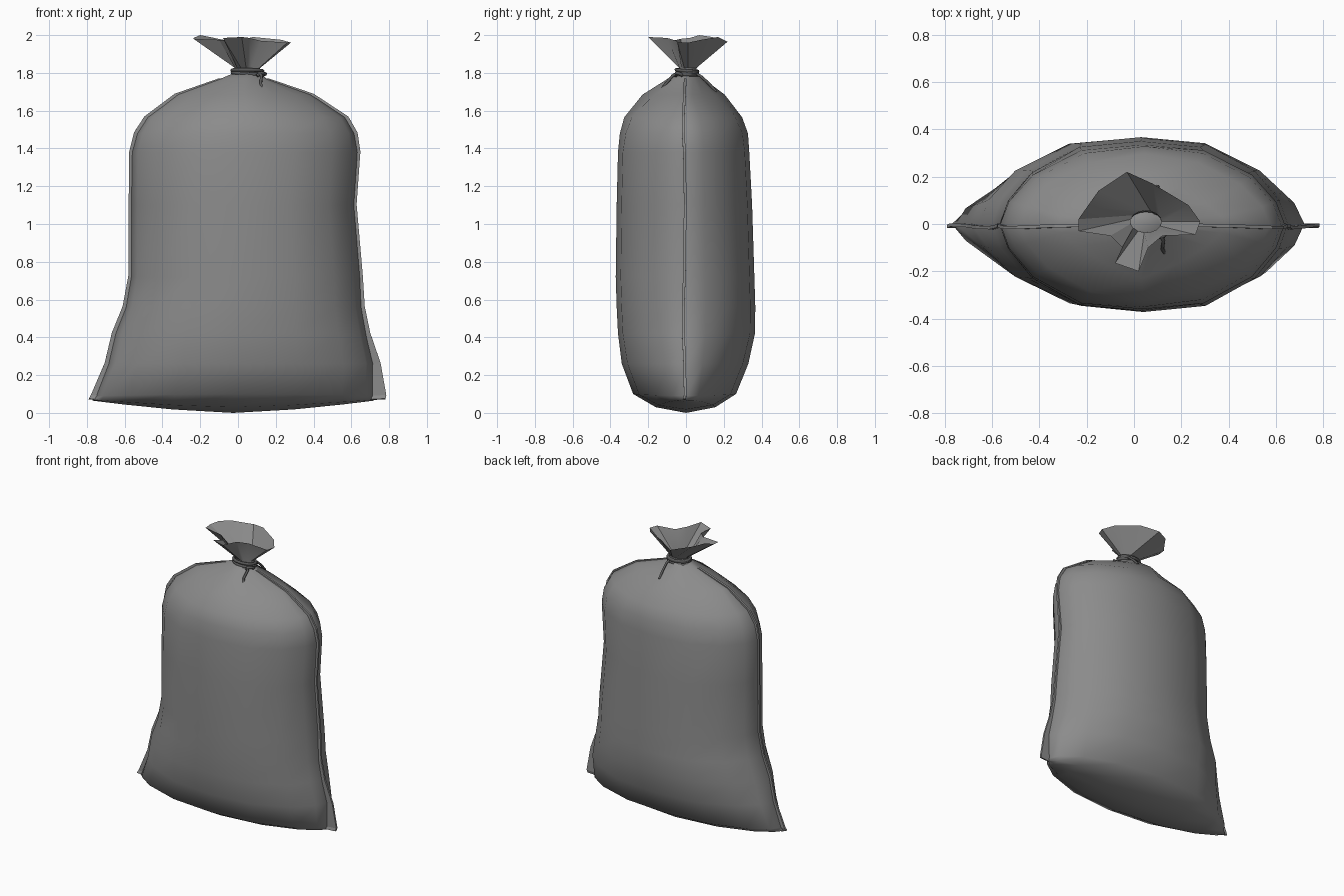
import bpy, bmesh
from math import cos, sin, pi

if "Cube" in bpy.data.objects:
    bpy.data.objects.remove(bpy.data.objects["Cube"])


def material(name, v):
    m = bpy.data.materials.new(name)
    m.diffuse_color = (v, v, v, 1)
    m.use_nodes = True
    m.node_tree.nodes["Principled BSDF"].inputs["Base Color"].default_value = m.diffuse_color
    return m


CLOTH = material("cloth_grey", .26)
CORD = material("cord_grey", .10)


def make_object(name, verts, faces, angle=None):
    me = bpy.data.meshes.new(name)
    me.from_pydata(verts, [], faces)
    bm = bmesh.new()
    bm.from_mesh(me)
    bmesh.ops.remove_doubles(bm, verts=bm.verts, dist=0.0005)
    bmesh.ops.recalc_face_normals(bm, faces=bm.faces)
    bm.to_mesh(me)
    bm.free()
    me.materials.append(CLOTH)
    ob = bpy.data.objects.new(name, me)
    bpy.context.collection.objects.link(ob)
    if angle:
        bpy.ops.object.select_all(action='DESELECT')
        bpy.context.view_layer.objects.active = ob
        ob.select_set(True)
        bpy.ops.object.shade_smooth_by_angle(angle=angle)
    return ob


def loft(rings):
    n = len(rings[0])
    verts = [v for r in rings for v in r]
    faces = [(i * n + j, i * n + (j + 1) % n, (i + 1) * n + (j + 1) % n, (i + 1) * n + j)
             for i in range(len(rings) - 1) for j in range(n)]
    return verts, faces


# Sack rings: z, left x, right x, front depth, back depth, corner lift, pinch
RINGS = [
    (0.00, -.77, .72, .00, .00, .065, 0),
    (0.03, -.77, .72, .16, .155, .040, .05),
    (0.10, -.755, .72, .28, .265, -.01, .12),
    (0.26, -.69, .72, .34, .33, 0, .05),
    (0.42, -.655, .685, .36, .365, 0, 0),
    (0.56, -.60, .66, .367, .367, 0, 0),
    (0.72, -.57, .65, .372, .362, 0, 0),
    (1.10, -.568, .617, .367, .35, 0, 0),
    (1.38, -.565, .637, .36, .335, 0, 0),
    (1.48, -.54, .622, .35, .328, 0, .05),
    (1.565, -.485, .573, .327, .297, 0, .15),
    (1.685, -.325, .39, .23, .205, 0, .55),
    (1.77, -.09, .15, .095, .09, 0, .5),
    (1.80, -.02, .12, .05, .06, 0, .1),
]
XF = [1, .94, .77, .43, 0]
YF = [0, .28, .62, .93, 1]


def section(z, xl, xr, yf, yb, lift, pinch):
    c, h = (xl + xr) / 2, (xr - xl) / 2
    quarter = [(x, y * (1 - pinch) + (1 - x) * pinch) for x, y in zip(XF, YF)]
    back = quarter + [(-x, y) for x, y in quarter[-2::-1]]
    loop = back + [(x, -y) for x, y in back[-2:0:-1]]
    return [(c + h * x, y * (yb if y > 0 else yf), z + lift * abs(x) ** 1.5) for x, y in loop]


rings = [section(*r) for r in RINGS]
verts, faces = loft(rings)
n = len(rings[0])
faces.append(tuple(range(len(verts) - n, len(verts))))
make_object("sack_body", verts, faces, 1.2)

# Stitched side seams with flared bottom corners
WIDTHS = {-1: [.02, .024, .016, .013, .011], 1: [.06, .065, .035, .015, .011]}
for side, name in ((-1, "seam_left"), (1, "seam_right")):
    rows = []
    for i, r in enumerate(RINGS[1:13]):
        x, z = (r[1] if side < 0 else r[2]), r[0] + r[5]
        w = WIDTHS[side][min(i, 4)]
        y = -.010 + .006 * sin(i * 1.3)
        rows += [(x - side * .012, y, z), (x + side * w, y, z + (.004 if i < 11 else .001))]
    quads = [(k, k + 1, k + 3, k + 2) for k in range(0, len(rows) - 2, 2)]
    seam = make_object(name, rows, quads)
    sol = seam.modifiers.new("thickness", 'SOLIDIFY')
    sol.thickness = .014
    sol.offset = 0

# Gathered cloth ruff above the tie
RIM = [(.28, .01, 1.96), (.23, .08, 1.975), (.08, .17, 1.99), (-.03, .22, 1.965),
       (-.15, .14, 1.99), (-.20, .07, 2.0), (-.235, .02, 1.985), (-.235, -.03, 1.98),
       (-.10, -.05, 1.975), (-.05, -.10, 1.97), (-.08, -.165, 1.985), (.02, -.20, 1.99),
       (.06, -.10, 1.985), (.12, -.05, 1.97), (.26, -.045, 1.96)]
m = len(RIM)
neck = [[(.05 + r * cos(2 * pi * i / m), .01 + .7 * r * sin(2 * pi * i / m), z) for i in range(m)]
        for r, z in ((.068, 1.785), (.066, 1.825))]
verts, faces = loft(neck + [RIM])
make_object("ruff", verts, faces, 0.45)


# Cord tie: stacked loops, knot and two hanging ends
def cord(name, pts, cyclic=False, radius=.010):
    cu = bpy.data.curves.new(name, 'CURVE')
    cu.dimensions = '3D'
    cu.bevel_depth = radius
    cu.bevel_resolution = 1
    cu.use_fill_caps = True
    cu.materials.append(CORD)
    sp = cu.splines.new('POLY')
    sp.points.add(len(pts) - 1)
    for p, co in zip(sp.points, pts):
        p.co = (*co, 1)
    sp.use_cyclic_u = cyclic
    ob = bpy.data.objects.new(name, cu)
    bpy.context.collection.objects.link(ob)


for k, (z, tilt) in enumerate(((1.787, .004), (1.80, -.006), (1.812, .005))):
    cord(f"tie_loop_{k + 1}",
         [(.05 + .08 * cos(a), .005 + .056 * sin(a), z + tilt * cos(a + k))
          for a in (2 * pi * i / 16 for i in range(16))], True)
cord("tie_knot", [(.10, -.055, 1.785), (.125, -.05, 1.80), (.145, -.03, 1.795), (.12, -.02, 1.785)])
cord("tie_end_front", [(.11, -.045, 1.80), (.125, -.07, 1.785), (.12, -.105, 1.745),
                       (.13, -.125, 1.715), (.15, -.132, 1.70)], radius=.008)
cord("tie_end_back", [(.09, .04, 1.80), (.10, .075, 1.785), (.10, .12, 1.745), (.10, .16, 1.70)],
     radius=.008)
